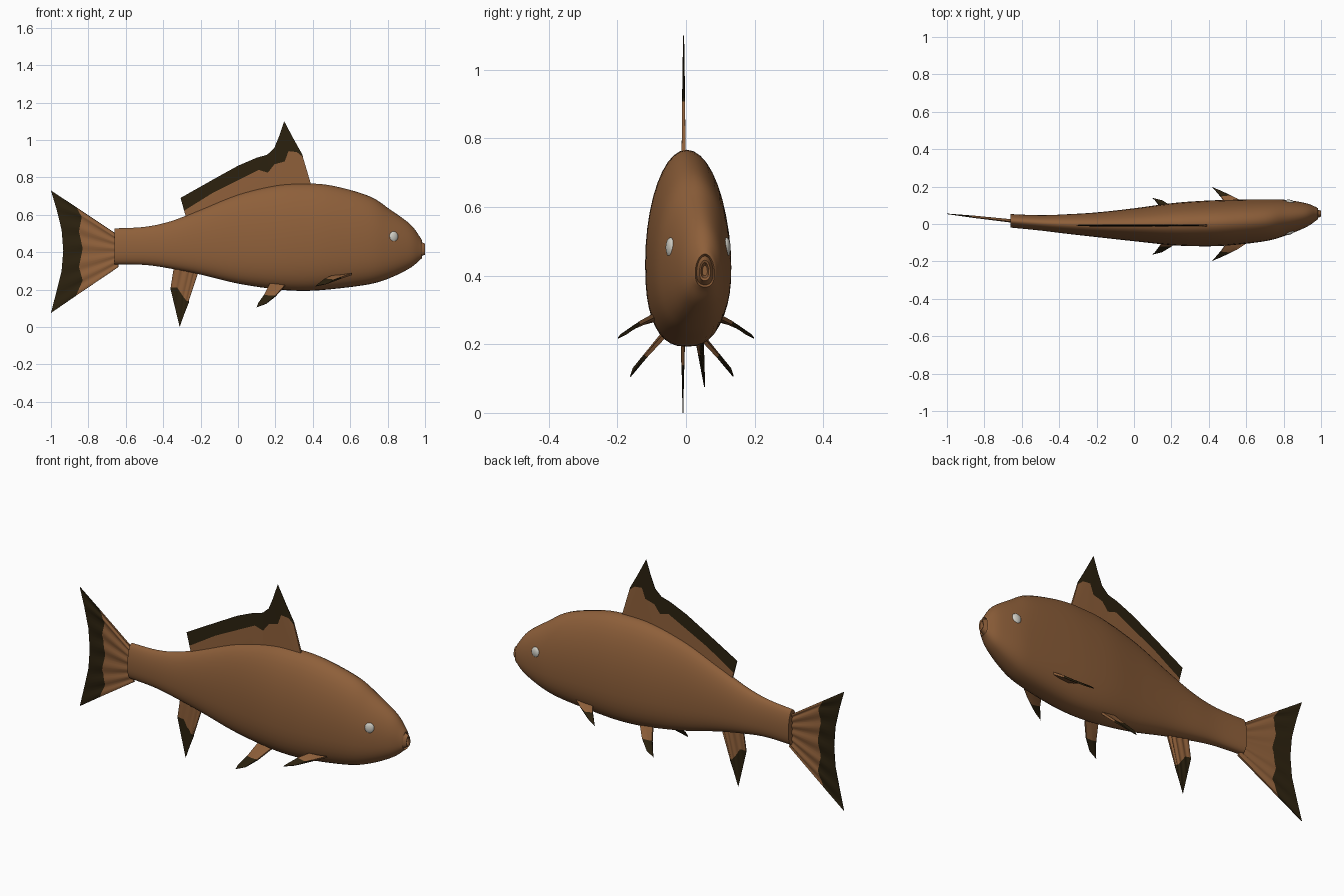
import bpy, bmesh, math
from mathutils import Vector

if "Cube" in bpy.data.objects:
    bpy.data.objects.remove(bpy.data.objects["Cube"])


def material(name, rgb):
    m = bpy.data.materials.new(name)
    m.diffuse_color = (*rgb, 1)
    m.use_nodes = True
    m.node_tree.nodes["Principled BSDF"].inputs["Base Color"].default_value = m.diffuse_color
    return m


BROWN = material("warm brown", (0.27, 0.115, 0.042))
DARK = material("dark olive brown", (0.024, 0.015, 0.0045))
SILVER = material("silver", (0.62, 0.61, 0.55))


def finish(bm, name, mats, angle=40):
    bmesh.ops.recalc_face_normals(bm, faces=bm.faces)
    me = bpy.data.meshes.new(name)
    bm.to_mesh(me)
    bm.free()
    ob = bpy.data.objects.new(name, me)
    bpy.context.collection.objects.link(ob)
    for m in mats:
        me.materials.append(m)
    bpy.ops.object.select_all(action='DESELECT')
    ob.select_set(True)
    bpy.context.view_layer.objects.active = ob
    bpy.ops.object.shade_smooth_by_angle(angle=math.radians(angle))
    return ob


# Body: egg-shaped sections (x, top z, bottom z, centre y, half width)
KEYS = [
    (-.66, .527, .335, .017, .036), (-.5, .535, .332, .006, .041),
    (-.36, .565, .312, .000, .052), (-.2, .627, .28, -.004, .066),
    (0, .708, .232, -.004, .088), (.2, .757, .202, -.001, .112),
    (.35, .767, .193, .002, .121), (.5, .756, .202, .007, .122),
    (.7, .700, .228, .02, .112), (.813, .628, .262, .034, .095),
    (.92, .550, .315, .047, .064), (.972, .482, .358, .054, .037),
    (.984, .463, .367, .055, .028)]


def smooth_rows(keys, n):
    rows = []
    for i in range(len(keys) - 1):
        p0, p1 = keys[max(i - 1, 0)], keys[i]
        p2, p3 = keys[i + 1], keys[min(i + 2, len(keys) - 1)]
        for k in range(n):
            t = k / n
            rows.append([0.5 * (2 * b + (c - a) * t + (2 * a - 5 * b + 4 * c - d) * t * t
                         + (3 * b - a - 3 * c + d) * t ** 3)
                         for a, b, c, d in zip(p0, p1, p2, p3)])
    return rows + [list(keys[-1])]


def section(bm, x, top, bot, cy, w, n=40):
    mid = bot + .42 * (top - bot)
    ring = []
    for k in range(n):
        a = 2 * math.pi * k / n
        c, s = math.cos(a), math.sin(a)
        e = 1 if s >= 0 else .8          # fuller belly
        y = cy + w * math.copysign(abs(c) ** e, c)
        h = (top - mid) if s >= 0 else (mid - bot)
        ring.append(bm.verts.new((x, y, mid + h * math.copysign(abs(s) ** e, s))))
    return ring


bm = bmesh.new()
rows = smooth_rows(KEYS, 5)
# Mouth: recessed groove, raised lip, hollow
rows += [(.974, .457, .373, .055, .024), (.985, .452, .38, .055, .021),
         (.999, .445, .386, .055, .016), (.996, .438, .393, .055, .011),
         (.980, .430, .400, .055, .007)]
rings = [section(bm, *r) for r in rows]
for a, b in zip(rings, rings[1:]):
    for k in range(len(a)):
        j = (k + 1) % len(a)
        bm.faces.new((a[k], a[j], b[j], b[k]))
bm.faces.new(rings[0])
bm.faces.new(rings[-1])
finish(bm, "body", [BROWN])


# Fins: stations of (base, colour boundary, outer edge) made into a thin tapered blade
def fin(name, stations, normal, thick=(.006, .004, .0015), ripple=0, sub=6):
    normal = Vector(normal).normalized()
    bm = bmesh.new()
    lines = []
    last = len(stations) - 1
    for i in range(last * sub + 1):
        g = min(i // sub, last - 1)
        t = i / sub - g
        wave = ripple * math.sin(2 * math.pi * i / sub)
        pair = ([], [])
        for r in range(3):
            p = Vector(stations[g][r]).lerp(Vector(stations[g + 1][r]), t)
            p += normal * wave * (1, .5, 0)[r]
            for side, sign in zip(pair, (1, -1)):
                side.append(bm.verts.new(p + normal * sign * thick[r]))
        lines.append(pair)

    def quad(vs, row):
        bm.faces.new(vs).material_index = 1 if row > 0 else 0

    for (a, b), (c, d) in zip(lines, lines[1:]):
        for r in range(2):
            quad((a[r], a[r + 1], c[r + 1], c[r]), r)
            quad((b[r], d[r], d[r + 1], b[r + 1]), r)
        quad((a[2], b[2], d[2], c[2]), 1)
        quad((a[0], c[0], d[0], b[0]), 0)
    for a, b in (lines[0], lines[-1]):
        for r in range(2):
            quad((a[r], b[r], b[r + 1], a[r + 1]), r)
    return finish(bm, name, [BROWN, DARK], 50)


def upright(points, y):
    return [[(x, y(x), z) for x, z in st] for st in points]


# Dorsal fin
fin("dorsal_fin", upright([
    [(.40, .73), (.347, .908), (.345, .92)],
    [(.36, .73), (.315, .935), (.30, 1.0)],
    [(.29, .73), (.27, .94), (.247, 1.10)],
    [(.24, .73), (.25, .885), (.22, 1.02)],
    [(.20, .72), (.195, .87), (.193, .955)],
    [(.16, .71), (.16, .825), (.155, .92)],
    [(.10, .70), (.11, .84), (.10, .905)],
    [(0, .67), (0, .785), (0, .862)],
    [(-.12, .62), (-.13, .72), (-.13, .79)],
    [(-.27, .56), (-.288, .622), (-.307, .69)]], lambda x: -.007), (0, 1, 0))

# Tail fin, swept sideways
fin("tail_fin", upright([
    [(-.64, .49), (-.865, .64), (-1.0, .73)],
    [(-.64, .465), (-.835, .59), (-.97, .63)],
    [(-.64, .44), (-.85, .51), (-.943, .52)],
    [(-.64, .41), (-.83, .42), (-.934, .41)],
    [(-.64, .38), (-.85, .32), (-.943, .30)],
    [(-.64, .35), (-.83, .25), (-.97, .19)],
    [(-.64, .32), (-.865, .168), (-1.0, .075)]],
    lambda x: .017 - (x + .66) * .11), (.1, 1, 0), (.005, .004, .0015), .005)

# Anal fin
fin("anal_fin", upright([
    [(-.34, .34), (-.36, .212), (-.361, .205)],
    [(-.30, .33), (-.325, .21), (-.336, .10)],
    [(-.26, .32), (-.295, .165), (-.312, 0)],
    [(-.235, .31), (-.275, .14), (-.287, .07)],
    [(-.21, .30), (-.263, .14), (-.263, .13)]], lambda x: -.009),
    (0, 1, 0), (.004, .003, .001), .004)

# Paired fins, mirrored left and right
PELVIC = [[(.25, .055, .22), (.20, .105, .165), (.15, .138, .124)],
          [(.215, .055, .225), (.165, .105, .165), (.10, .15, .106)],
          [(.17, .055, .23), (.14, .105, .17), (.11, .142, .130)]]
PECTORAL = [[(.61, .095, .283), (.55, .135, .262), (.47, .175, .229)],
            [(.56, .095, .275), (.51, .15, .25), (.415, .198, .218)],
            [(.50, .095, .27), (.465, .145, .255), (.425, .19, .228)]]


def paired(name, pts, cy, ny, nz):
    for side, s in (("left", 1), ("right", -1)):
        st = [[(x, cy + s * y, z) for x, y, z in row] for row in pts]
        fin(side + name, st, (0, ny, nz * s), (.006, .005, .0015))


paired("_pelvic_fin", PELVIC, -.012, .76, .65)
paired("_pectoral_fin", PECTORAL, 0, .49, .87)

# Eyes: flattened balls set into the head
for side, y, turn in (("left", .118, -.15), ("right", -.045, .37)):
    bm = bmesh.new()
    bmesh.ops.create_uvsphere(bm, u_segments=12, v_segments=8, radius=1)
    for v in bm.verts:
        v.co = Vector((v.co.x * .026, v.co.y * .012, v.co.z * .029))
    eye = finish(bm, side + "_eye", [SILVER])
    eye.location = (.832, y, .482)
    eye.rotation_euler.z = turn
